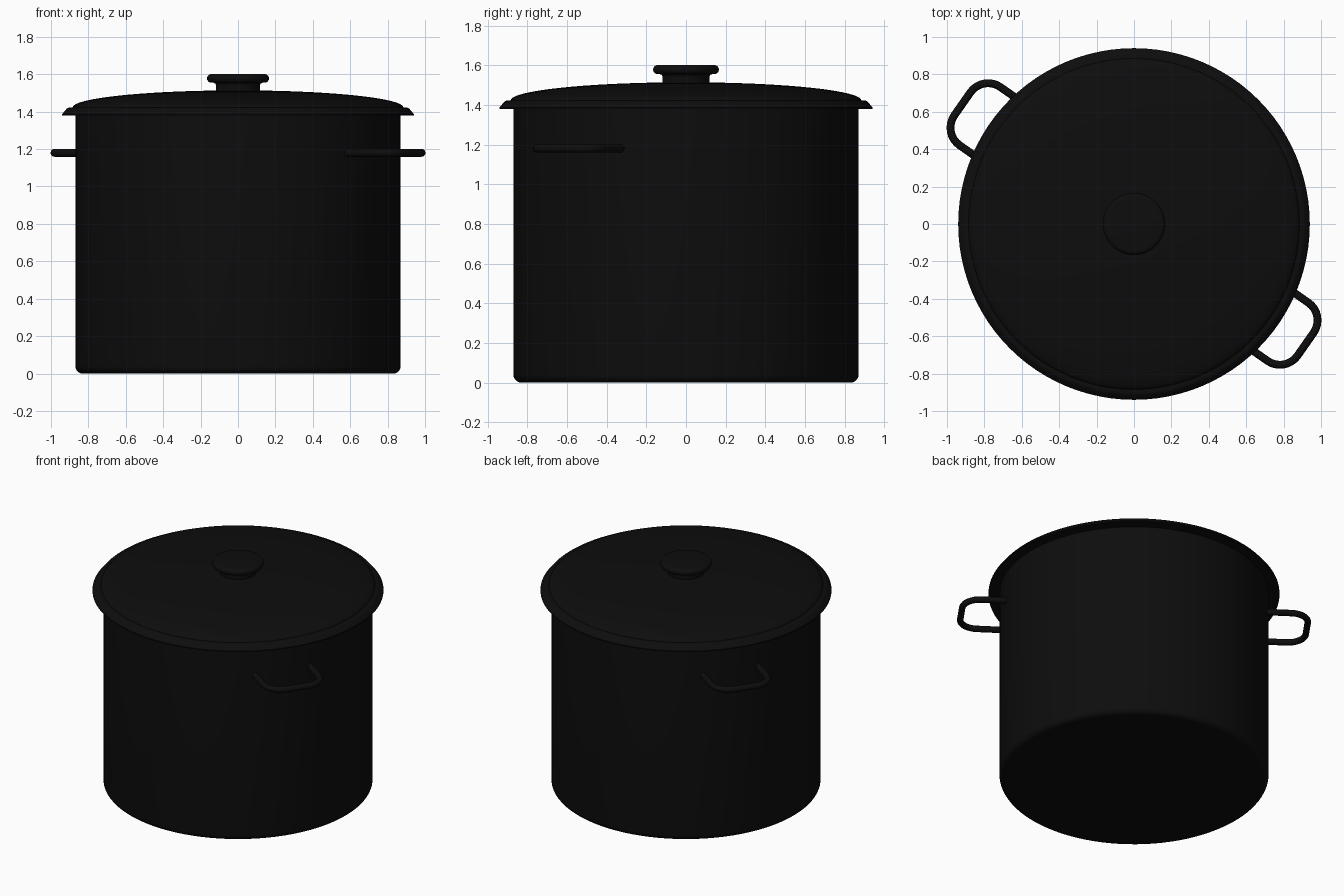
import bpy, bmesh
from math import radians, sin, cos, pi, sqrt
from mathutils import Vector

if "Cube" in bpy.data.objects:
    bpy.data.objects.remove(bpy.data.objects["Cube"])

black = bpy.data.materials.new("black_enamel")
black.diffuse_color = (0.004, 0.004, 0.004, 1)
black.use_nodes = True
black.node_tree.nodes["Principled BSDF"].inputs["Base Color"].default_value = black.diffuse_color


def finish(obj, angle=35):
    obj.data.materials.append(black)
    bpy.ops.object.select_all(action='DESELECT')
    obj.select_set(True)
    bpy.context.view_layer.objects.active = obj
    bpy.ops.object.shade_smooth_by_angle(angle=radians(angle))


def mesh_object(name, bm):
    bmesh.ops.remove_doubles(bm, verts=bm.verts, dist=1e-5)
    bmesh.ops.recalc_face_normals(bm, faces=bm.faces)
    me = bpy.data.meshes.new(name)
    bm.to_mesh(me)
    bm.free()
    obj = bpy.data.objects.new(name, me)
    bpy.context.collection.objects.link(obj)
    finish(obj)
    return obj


def lathe(name, profile, steps=96):
    """Spin an (r, z) profile around the z axis."""
    bm = bmesh.new()
    vs = [bm.verts.new((r, 0, z)) for r, z in profile]
    es = [bm.edges.new(pair) for pair in zip(vs, vs[1:])]
    bmesh.ops.spin(bm, geom=vs + es, axis=(0, 0, 1), cent=(0, 0, 0),
                   angle=2 * pi, steps=steps)
    return mesh_object(name, bm)


def arc(cx, cy, r, a0, a1, n=6):
    return [(cx + r * cos(radians(a0 + (a1 - a0) * i / n)),
             cy + r * sin(radians(a0 + (a1 - a0) * i / n))) for i in range(n + 1)]


# Hollow pot body with a rounded bottom edge
lathe("pot_body", [(0, 0)] + arc(0.83, 0.04, 0.04, -90, 0)
      + [(0.87, 1.39), (0.84, 1.39), (0.84, 0.04), (0, 0.04)])

# Domed lid with a sloping flange
dome = [(0.885 * sin(a), 1.422 + 0.092 * cos(a))
        for a in (pi / 2 * i / 20 for i in range(21))]
lathe("lid", dome + [(0.905, 1.422), (0.915, 1.417), (0.94, 1.387), (0.94, 1.38),
                     (0.84, 1.38), (0.84, 1.41), (0.5, 1.46), (0, 1.48)])

# Lid knob: neck flaring into a rounded disc
lathe("lid_knob", [(0, 1.49), (0.118, 1.49), (0.118, 1.54)]
      + arc(0.133, 1.54, 0.015, 180, 90, 4)
      + arc(0.143, 1.578, 0.023, -90, 90, 8) + [(0, 1.601)])


# Side handles: rounded U loops on opposite sides
def handle(name, angle):
    path = ([(0.84, -0.19)] + arc(1.005, -0.075, 0.115, -90, 0, 8)
            + arc(1.005, 0.075, 0.115, 0, 90, 8) + [(0.84, 0.19)])
    bm = bmesh.new()
    rings, n, rad = [], 16, 0.021
    for i, (x, y) in enumerate(path):
        a, b = path[max(i - 1, 0)], path[min(i + 1, len(path) - 1)]
        t = Vector((b[0] - a[0], b[1] - a[1], 0)).normalized()
        side = Vector((t.y, -t.x, 0))
        rings.append([bm.verts.new(Vector((x, y, 0)) + side * rad * cos(2 * pi * k / n)
                                   + Vector((0, 0, rad * sin(2 * pi * k / n))))
                      for k in range(n)])
    for p, q in zip(rings, rings[1:]):
        for k in range(n):
            bm.faces.new((p[k], p[(k + 1) % n], q[(k + 1) % n], q[k]))
    for cap in (rings[0], rings[-1]):
        bm.faces.new(cap)
    obj = mesh_object(name, bm)
    obj.location.z = 1.18
    obj.rotation_euler.z = radians(angle)


handle("handle_left", 145)
handle("handle_right", -35)
